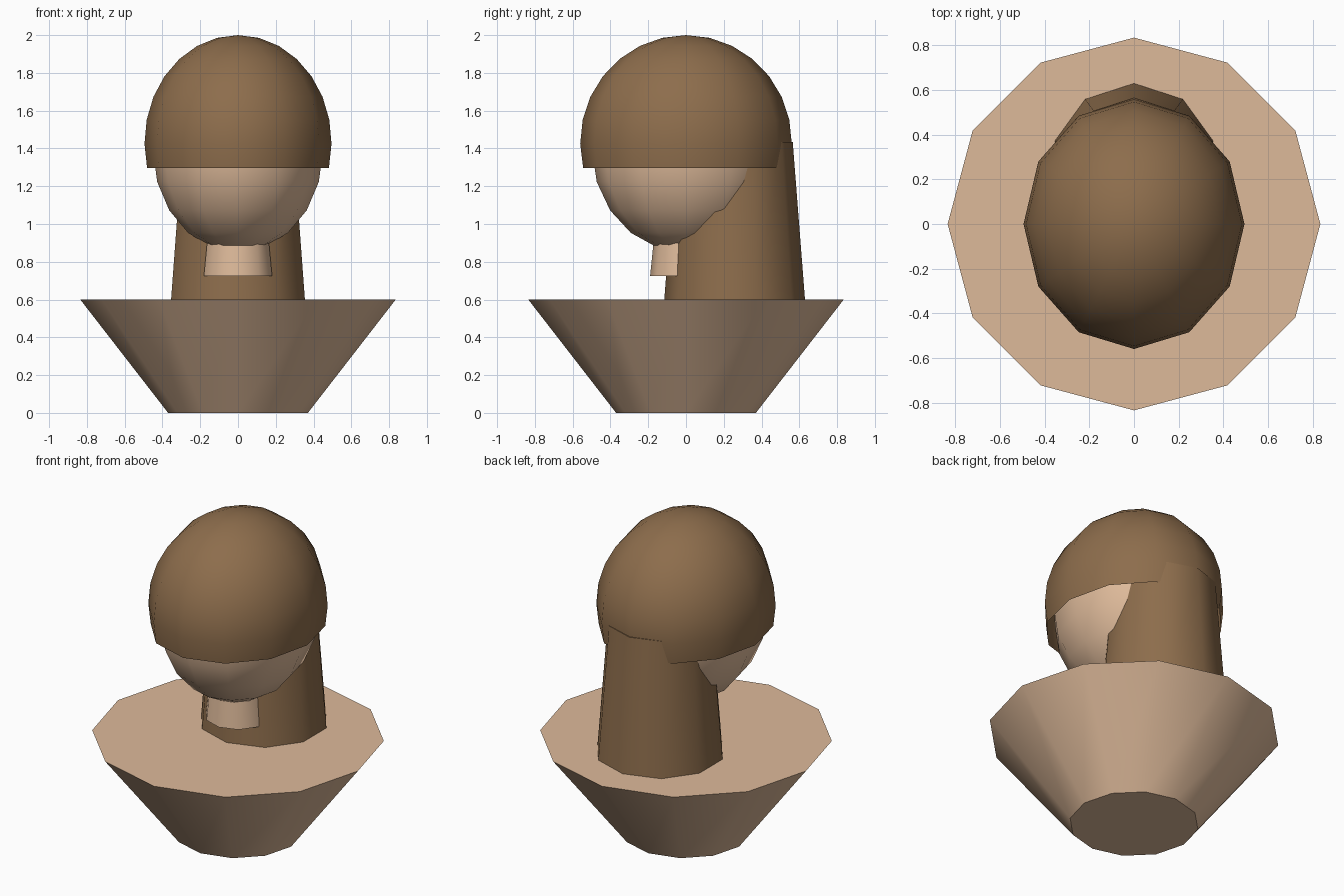
import bpy, bmesh, math

if "Cube" in bpy.data.objects:
    bpy.data.objects.remove(bpy.data.objects["Cube"])


def material(name, rgb):
    lin = [((c / 255 + 0.055) / 1.055) ** 2.4 for c in rgb]
    m = bpy.data.materials.new(name)
    m.diffuse_color = (*lin, 1)
    m.use_nodes = True
    m.node_tree.nodes["Principled BSDF"].inputs["Base Color"].default_value = m.diffuse_color
    return m


skin = material("skin", (222, 186, 154))
brown = material("brown_hair", (141, 109, 76))


def lathe(name, profile, sides, mat, centre=(0, 0, 0), scale=(1, 1, 1), caps=True):
    """Spin (radius, z) points, listed bottom to top, around z. Radius 0 makes a pole."""
    bm = bmesh.new()
    rings = []
    for r, z in profile:
        n = 1 if r < 1e-6 else sides
        ring = []
        for i in range(n):
            a = math.pi / 2 + math.tau * i / sides
            ring.append(bm.verts.new((r * math.cos(a), r * math.sin(a), z)))
        rings.append(ring)
    for lo, hi in zip(rings, rings[1:]):
        for i in range(sides):
            j = (i + 1) % sides
            if len(lo) == 1:
                bm.faces.new((lo[0], hi[j], hi[i]))
            elif len(hi) == 1:
                bm.faces.new((lo[i], lo[j], hi[0]))
            else:
                bm.faces.new((lo[i], lo[j], hi[j], hi[i]))
    if caps and len(rings[0]) > 1:
        bm.faces.new(rings[0][::-1])
    if caps and len(rings[-1]) > 1:
        bm.faces.new(rings[-1])
    for v in bm.verts:
        v.co = [c * s + o for c, s, o in zip(v.co, scale, centre)]
    for f in bm.faces:
        f.smooth = True
    me = bpy.data.meshes.new(name)
    bm.to_mesh(me)
    bm.free()
    me.set_sharp_from_angle(angle=math.radians(45))
    me.materials.append(mat)
    ob = bpy.data.objects.new(name, me)
    bpy.context.collection.objects.link(ob)
    return ob


def arc(start, steps):
    """Unit sphere profile from polar angle start (degrees) up to the top pole."""
    pts = []
    for k in range(steps + 1):
        t = math.radians(start * (1 - k / steps))
        pts.append((abs(math.sin(t)), math.cos(t)))
    return pts


# Shoulders: flared twelve-sided cone
lathe("shoulders", [(0.37, 0), (0.835, 0.6)], 12, skin)

# Neck: short tapered stub under the head
lathe("neck", [(0.19, 0.725), (0.162, 1.0)], 10, skin)

# Head: egg-shaped sphere
lathe("head", arc(180, 10), 12, skin, (0, 0, 1.39), (0.45, 0.497, 0.54))

# Hair cap: open shell over the head, ending just below its widest ring
lathe("hair_cap", arc(103.5, 8), 12, brown, (0, 0, 1.43), (0.495, 0.56, 0.57), caps=False)

# Back hair: tapered column hanging down to the shoulders
lathe("back_hair", [(0.3725, 0.6), (0.3075, 1.435)], 10, brown, (0, 0.2575, 0))
